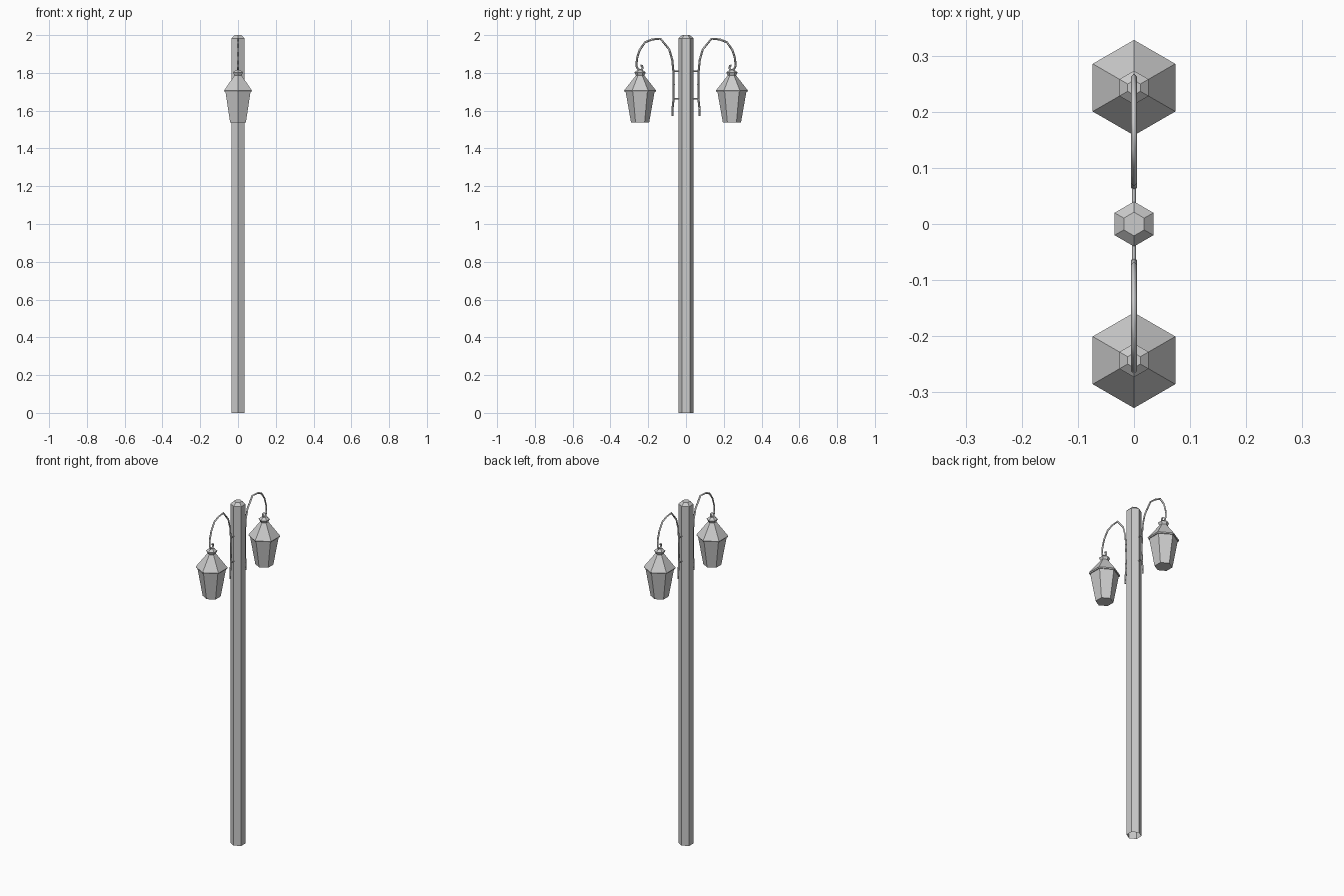
import bpy, bmesh, math

if "Cube" in bpy.data.objects:
    bpy.data.objects.remove(bpy.data.objects["Cube"])


def hex_lathe(name, profile, y=0.0, cap_bottom=True):
    """Six-sided solid from (radius, z) rings, corners facing +/-y."""
    bm = bmesh.new()
    rings = []
    for r, z in profile:
        ring = []
        for i in range(6):
            a = math.radians(90 + 60 * i)
            ring.append(bm.verts.new((r * math.cos(a), y + r * math.sin(a), z)))
        rings.append(ring)
    for lo, hi in zip(rings, rings[1:]):
        for i in range(6):
            j = (i + 1) % 6
            bm.faces.new((lo[i], lo[j], hi[j], hi[i]))
    bm.faces.new(rings[-1])
    if cap_bottom:
        bm.faces.new(rings[0][::-1])
    me = bpy.data.meshes.new(name)
    bm.to_mesh(me)
    bm.free()
    ob = bpy.data.objects.new(name, me)
    bpy.context.collection.objects.link(ob)
    return ob


def rod(name, points, radius):
    """Thin bar of low-poly section following (y, z) points."""
    cu = bpy.data.curves.new(name + "_path", 'CURVE')
    cu.dimensions = '3D'
    cu.bevel_depth = radius
    cu.bevel_resolution = 0
    cu.use_fill_caps = True
    sp = cu.splines.new('POLY')
    sp.points.add(len(points) - 1)
    for p, (y, z) in zip(sp.points, points):
        p.co = (0, y, z, 1)
    tmp = bpy.data.objects.new(name + "_path", cu)
    bpy.context.collection.objects.link(tmp)
    bpy.context.view_layer.update()
    dg = bpy.context.evaluated_depsgraph_get()
    me = bpy.data.meshes.new_from_object(tmp.evaluated_get(dg))
    bpy.data.objects.remove(tmp)
    ob = bpy.data.objects.new(name, me)
    bpy.context.collection.objects.link(ob)
    return ob


# Post: open underneath, chamfered top
hex_lathe("post", [(0.04, 0), (0.04, 1.983), (0.021, 2.0)], cap_bottom=False)

# Swan-neck arm ending in a small hook
arm = [(0.072, 1.572), (0.072, 1.605), (0.066, 1.66), (0.065, 1.74),
       (0.067, 1.81), (0.073, 1.87), (0.089, 1.925), (0.135, 1.981),
       (0.18, 1.977), (0.217, 1.962), (0.246, 1.92), (0.26, 1.875),
       (0.262, 1.835), (0.253, 1.818), (0.238, 1.816), (0.229, 1.826),
       (0.232, 1.838), (0.241, 1.838)]

# Lantern rings: tapered glass body, overhanging roof, flared cap
body = [(0.048, 1.537), (0.077, 1.702)]
roof = [(0.082, 1.700), (0.085, 1.706), (0.022, 1.787),
        (0.030, 1.803), (0.013, 1.816)]

for s, side in ((1, "back"), (-1, "front")):
    hex_lathe(f"{side}_lantern_body", body, s * 0.243)
    hex_lathe(f"{side}_lantern_roof", roof, s * 0.243)
    rod(f"{side}_arm", [(s * y, z) for y, z in arm], 0.0055)
    # Brackets joining the arm to the post
    for n, z in (("lower", 1.662), ("upper", 1.808)):
        rod(f"{side}_{n}_bracket", [(s * 0.035, z), (s * 0.068, z)], 0.004)
